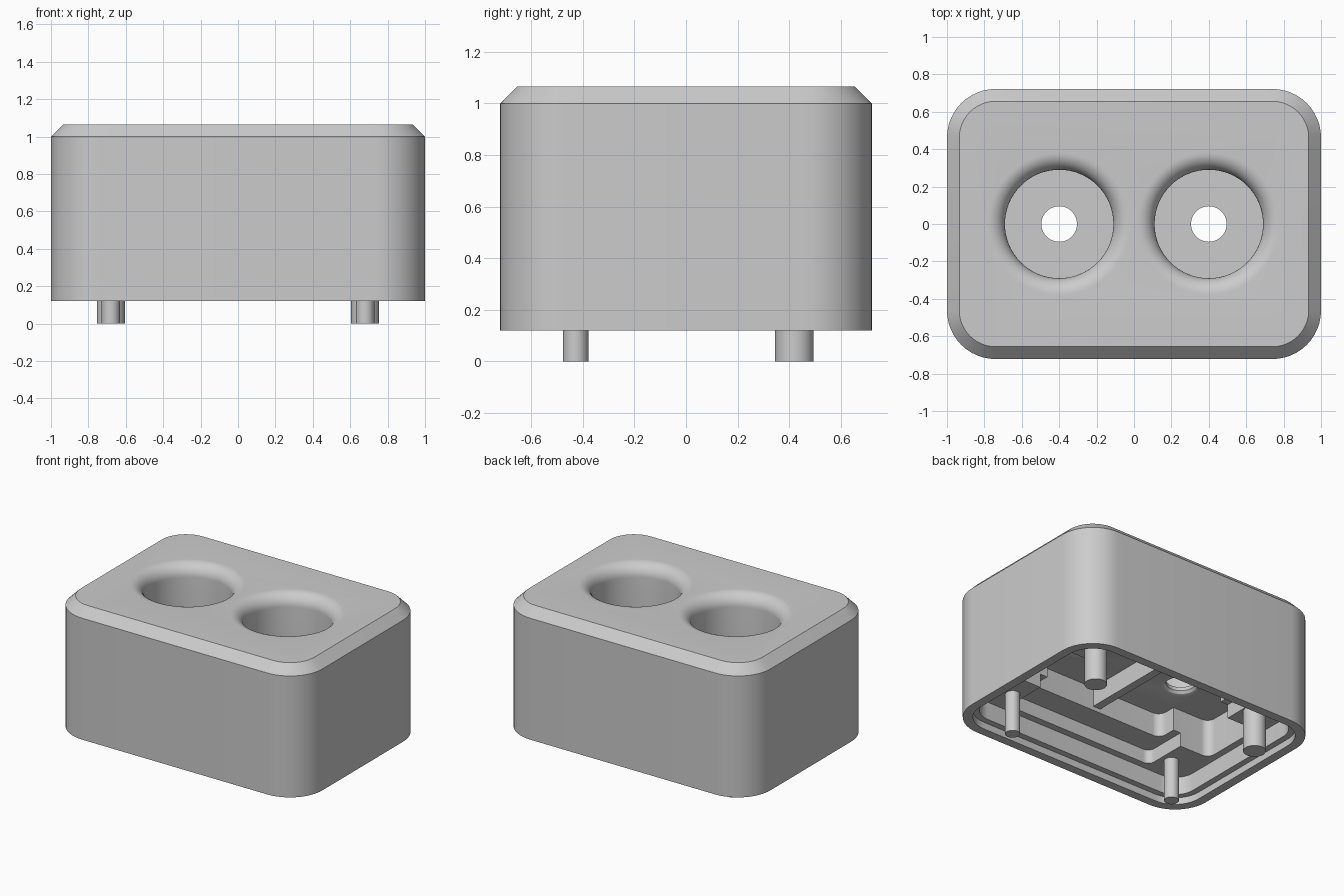
import bpy, bmesh
from math import sin, cos, pi

if "Cube" in bpy.data.objects:
    bpy.data.objects.remove(bpy.data.objects["Cube"])

grey = bpy.data.materials.new("plain grey")
grey.use_nodes = True
COLOR = (0.6, 0.6, 0.6, 1)
grey.diffuse_color = COLOR
grey.node_tree.nodes["Principled BSDF"].inputs["Base Color"].default_value = COLOR


def loft(name, rings):
    """Solid through a stack of closed rings with equal point counts."""
    bm = bmesh.new()
    rows = [[bm.verts.new(p) for p in ring] for ring in rings]
    n = len(rows[0])
    for low, high in zip(rows, rows[1:]):
        for i in range(n):
            j = (i + 1) % n
            bm.faces.new((low[i], low[j], high[j], high[i]))
    bm.faces.new(rows[0][::-1])
    bm.faces.new(rows[-1])
    bmesh.ops.recalc_face_normals(bm, faces=bm.faces)
    mesh = bpy.data.meshes.new(name)
    bm.to_mesh(mesh)
    bm.free()
    mesh.materials.append(grey)
    ob = bpy.data.objects.new(name, mesh)
    bpy.context.collection.objects.link(ob)
    return ob


def rounded(hx, hy, r, z, steps=12):
    """Rounded rectangle ring with half sizes hx, hy."""
    ring = []
    for q, (sx, sy) in enumerate([(1, 1), (-1, 1), (-1, -1), (1, -1)]):
        for i in range(steps + 1):
            a = (q + i / steps) * pi / 2
            ring.append((sx * (hx - r) + r * cos(a), sy * (hy - r) + r * sin(a), z))
    return ring


def circle(x, y, r, z, n=64):
    return [(x + r * cos(2 * pi * i / n), y + r * sin(2 * pi * i / n), z) for i in range(n)]


def block(name, hx, hy, r, z0, z1):
    return loft(name, [rounded(hx, hy, r, z0), rounded(hx, hy, r, z1)])


def smooth(ob):
    bpy.ops.object.select_all(action='DESELECT')
    ob.select_set(True)
    bpy.context.view_layer.objects.active = ob
    bpy.ops.object.shade_smooth_by_angle(angle=pi / 6)


# Sizes
HX, HY, R, BASE, TOP = 1.0, 0.722, 0.26, 0.12, 1.065
CH = 0.066
CEILING, PLATFORM = 0.57, 0.30

# Housing with chamfered top edge
housing = loft("housing", [
    rounded(HX, HY, R, BASE),
    rounded(HX, HY, R, TOP - CH),
    rounded(HX - CH, HY - CH, R - CH, TOP)])

# Stepped hollow underneath: rim rebate, platform level, side slots, deep cross
cutters = [
    block("rim_rebate", HX - 0.065, HY - 0.065, 0.2, 0, 0.17),
    block("lower_hollow", HX - 0.11, HY - 0.11, 0.15, 0.02, PLATFORM),
    block("slot_hollow", 0.6, 0.56, 0.05, 0.04, 0.4),
    block("long_hollow", 0.84, 0.24, 0.06, 0.06, CEILING),
    block("wide_hollow", 0.54, 0.38, 0.06, 0.08, CEILING),
]

# Round wells with rolled rims and a flared drain hole
for side in (-1, 1):
    profile = [(0.14, 0.5), (0.135, CEILING), (0.11, 0.578), (0.096, 0.595), (0.095, 0.62), (0.29, 0.62)]
    profile += [(0.38 - 0.09 * cos(a), TOP - 0.09 + 0.09 * sin(a))
                for a in (i * pi / 20 for i in range(11))]
    profile.append((0.385, TOP + 0.03))
    cutters.append(loft("well_cutter", [circle(side * 0.4, 0, r, z) for r, z in profile]))

for cutter in cutters:
    cutter.hide_render = True
    mod = housing.modifiers.new(cutter.name, 'BOOLEAN')
    mod.operation = 'DIFFERENCE'
    mod.solver = 'EXACT'
    mod.object = cutter

# Bake the cuts, then drop the cutters
bpy.context.view_layer.update()
baked = bpy.data.meshes.new_from_object(
    housing.evaluated_get(bpy.context.evaluated_depsgraph_get()))
housing.modifiers.clear()
housing.data = baked
for cutter in cutters:
    bpy.data.objects.remove(cutter)
smooth(housing)

# Divider rib across the hollow
block("divider_rib", 0.03, 0.4, 0.01, 0.43, CEILING + 0.01)

# Support pins: thick at the back, thin at the front
for side, label in ((1, "left"), (-1, "right")):
    for place, y, r in (("back", 0.42, 0.075), ("front", -0.428, 0.049)):
        smooth(loft(f"{place}_{label}_pin",
                    [circle(side * 0.68, y, r, z, 32) for z in (0, PLATFORM + 0.01)]))
